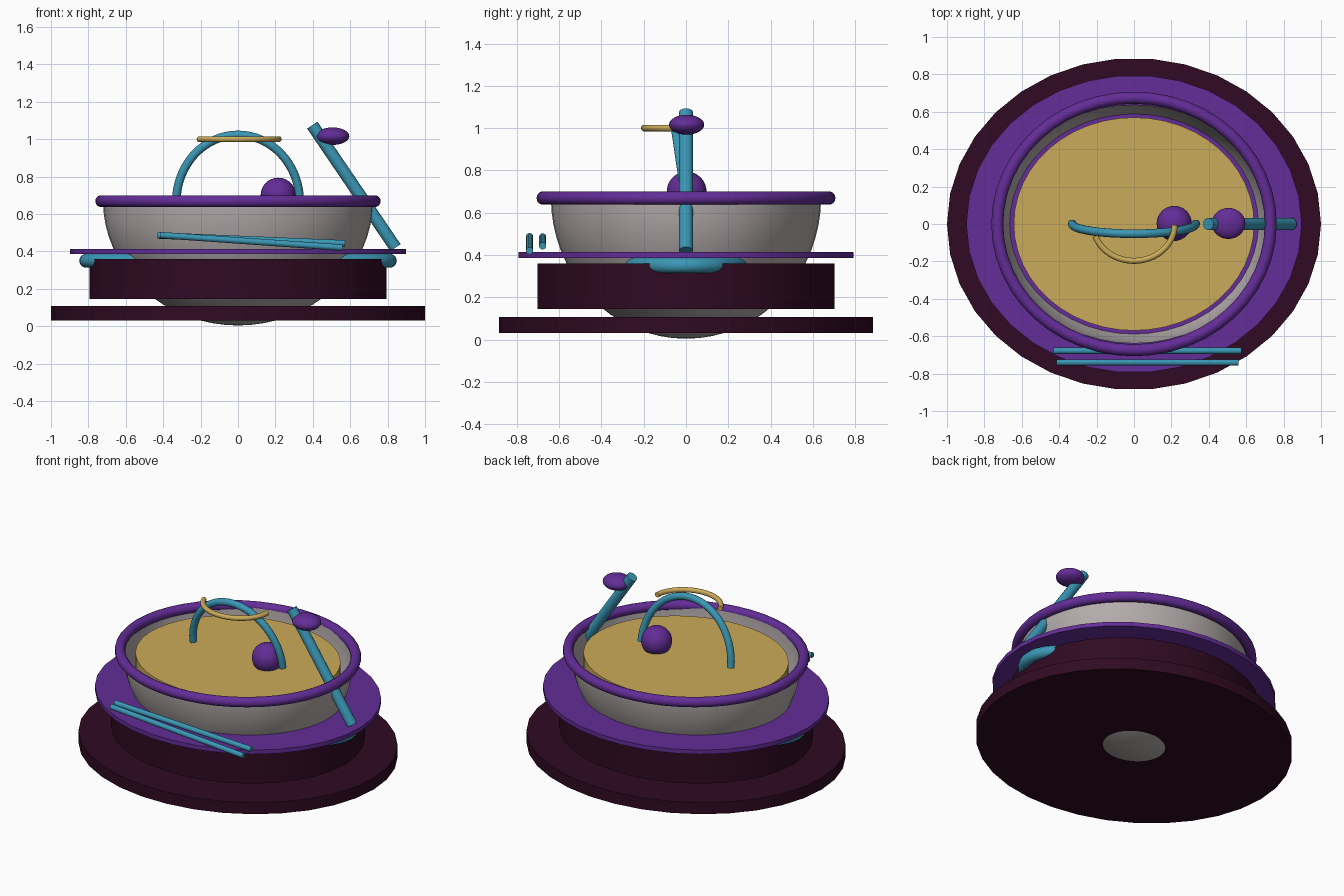
import bpy, bmesh, math
from mathutils import Vector

if "Cube" in bpy.data.objects:
    bpy.data.objects.remove(bpy.data.objects["Cube"])


def material(name, rgb):
    m = bpy.data.materials.new(name)
    m.diffuse_color = (*rgb, 1)
    m.use_nodes = True
    m.node_tree.nodes["Principled BSDF"].inputs["Base Color"].default_value = m.diffuse_color
    return m


MAROON = material("dark maroon", (0.029, 0.003, 0.016))
PURPLE = material("purple", (0.125, 0.026, 0.31))
TEAL = material("teal", (0.043, 0.31, 0.46))
GOLD = material("gold", (0.60, 0.41, 0.10))
GREY = material("warm grey", (0.46, 0.41, 0.41))
SQUASH = 0.885  # whole set is slightly oval in y


def add_object(name, bm, mat, angle=35):
    bmesh.ops.recalc_face_normals(bm, faces=bm.faces)
    me = bpy.data.meshes.new(name)
    bm.to_mesh(me)
    bm.free()
    ob = bpy.data.objects.new(name, me)
    bpy.context.collection.objects.link(ob)
    me.materials.append(mat)
    bpy.ops.object.select_all(action='DESELECT')
    ob.select_set(True)
    bpy.context.view_layer.objects.active = ob
    bpy.ops.object.shade_smooth_by_angle(angle=math.radians(angle))
    return ob


def oval_disc(name, rx, ry, z0, z1, mat, sides=34):
    bm = bmesh.new()
    rings = [[bm.verts.new((rx * math.cos(2 * math.pi * i / sides),
                            ry * math.sin(2 * math.pi * i / sides), z)) for i in range(sides)]
             for z in (z0, z1)]
    low, high = rings
    bm.faces.new(low)
    bm.faces.new(high)
    for i in range(sides):
        j = (i + 1) % sides
        bm.faces.new((low[i], low[j], high[j], high[i]))
    return add_object(name, bm, mat)


def ellipsoid(name, centre, radii, mat):
    bm = bmesh.new()
    bmesh.ops.create_uvsphere(bm, u_segments=32, v_segments=20, radius=1)
    for v in bm.verts:
        v.co = Vector([c + r * p for c, r, p in zip(centre, radii, v.co)])
    return add_object(name, bm, mat)


def tube(name, points, radius, mat, closed=False, sides=14):
    """Round tube swept along a planar path."""
    bm = bmesh.new()
    pts = [Vector(p) for p in points]
    n = len(pts)
    normal = Vector()
    for i in range(1, n - 1):
        normal += (pts[i] - pts[0]).cross(pts[i + 1] - pts[0])
    if normal.length < 1e-6:
        normal = Vector((0, 1, 0))
    normal.normalize()
    rings = []
    for i in range(n):
        a = pts[(i - 1) % n] if closed else pts[max(i - 1, 0)]
        b = pts[(i + 1) % n] if closed else pts[min(i + 1, n - 1)]
        side = (b - a).normalized().cross(normal).normalized()
        rings.append([bm.verts.new(pts[i] + radius * (math.cos(t) * side + math.sin(t) * normal))
                      for t in (2 * math.pi * k / sides for k in range(sides))])
    for i in range(n if closed else n - 1):
        r, s = rings[i], rings[(i + 1) % n]
        for k in range(sides):
            m = (k + 1) % sides
            bm.faces.new((r[k], r[m], s[m], s[k]))
    if not closed:
        bm.faces.new(rings[0])
        bm.faces.new(rings[-1])
    return add_object(name, bm, mat)


def arc(a0, a1, n, f):
    """Points of f(cos, sin) from angle a0 to a1 in degrees."""
    angles = [math.radians(a0 + (a1 - a0) * i / n) for i in range(n + 1)]
    return [f(math.cos(a), math.sin(a)) for a in angles]


# Stand: base plate, body and serving tray
oval_disc("base_plate", 1.0, 0.887, 0.03, 0.107, MAROON)
oval_disc("stand_body", 0.795, 0.705, 0.145, 0.36, MAROON)
oval_disc("tray_ring", 0.897, 0.796, 0.385, 0.413, PURPLE)

# Bowl: open half ellipsoid
bm = bmesh.new()
bmesh.ops.create_uvsphere(bm, u_segments=48, v_segments=32, radius=1)
bmesh.ops.delete(bm, geom=[v for v in bm.verts if v.co.z > 0.01], context='VERTS')
for v in bm.verts:
    v.co = Vector((v.co.x * 0.722, v.co.y * 0.722 * SQUASH, 0.672 + v.co.z * 0.668))
add_object("bowl", bm, GREY, 60)

# Rim and contents
tube("bowl_rim", arc(0, 352.5, 47, lambda c, s: (0.731 * c, 0.675 * s, 0.669)), 0.032, PURPLE, closed=True)
oval_disc("filling", 0.643, 0.57, 0.53, 0.645, GOLD, sides=48)
ellipsoid("ball", (0.215, 0.003, 0.70), (0.094, 0.094, 0.094), PURPLE)

# Leaning arch with a half ring resting on it
tube("arch", arc(0, 180, 32, lambda c, s: (0.33 * c, -0.052 * s, 0.665 + 0.358 * s)), 0.023, TEAL)
tube("gold_half_ring", arc(198, 360, 28, lambda c, s: (0.217 * c, -0.005 + 0.192 * s, 1.0)), 0.016, GOLD)

# Ladle resting over the rim
tube("ladle_handle", [(0.397, 0, 1.075), (0.842, 0, 0.42)], 0.033, TEAL)
ellipsoid("ladle_knob", (0.505, 0.003, 1.016), (0.09, 0.083, 0.047), PURPLE)

# Side handles, one each side, running into the bowl
for side, label in ((-1, "left"), (1, "right")):
    tube(label + "_handle", arc(-90, 90, 24, lambda c, s: (side * (0.36 + 0.452 * c), 0.275 * s, 0.35)),
         0.037, TEAL)

# Pair of sticks along the front
tube("back_stick", [(-0.43, -0.678, 0.485), (0.573, -0.678, 0.443)], 0.017, TEAL)
tube("front_stick", [(-0.415, -0.74, 0.487), (0.558, -0.74, 0.42)], 0.017, TEAL)
